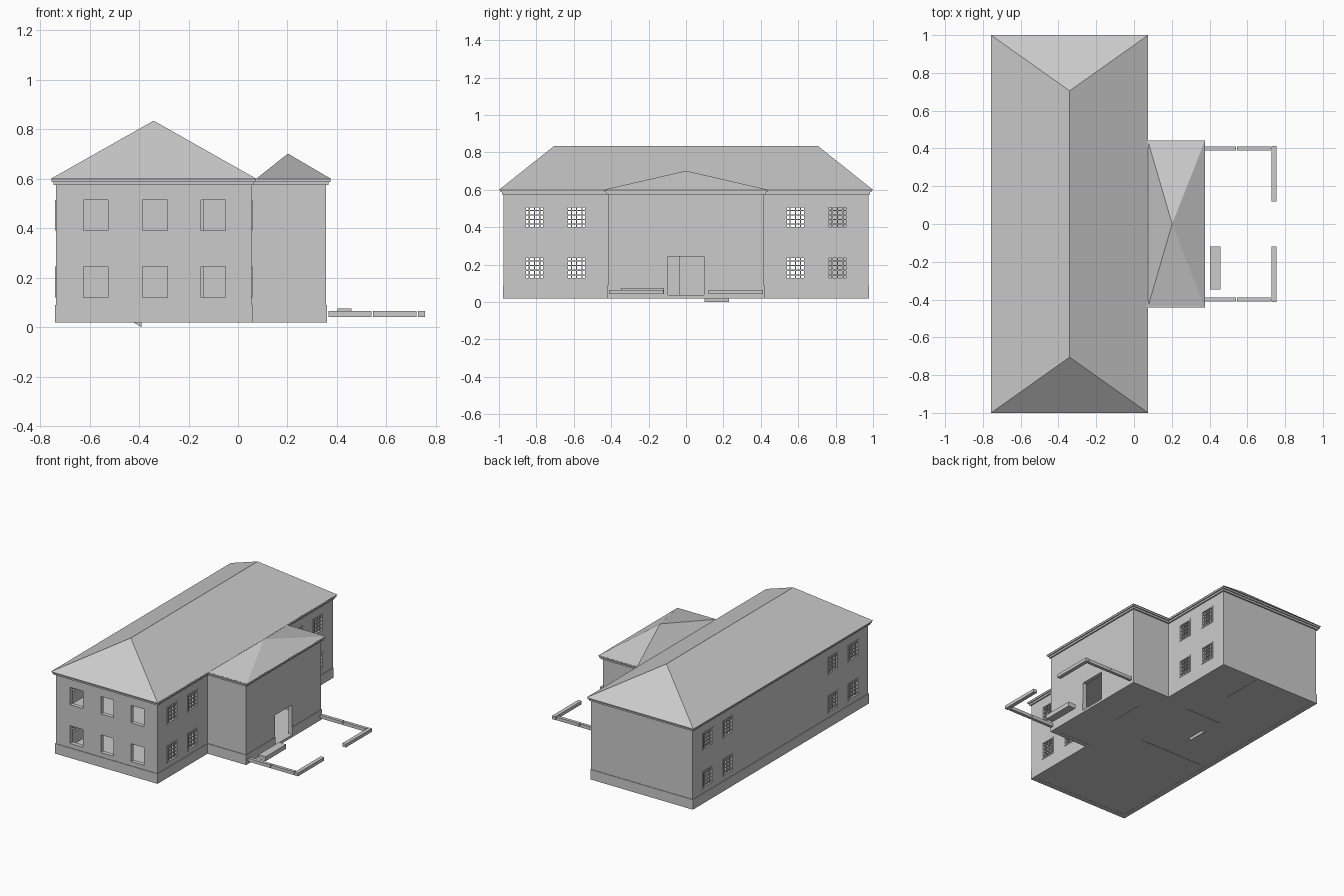
import bpy, bmesh
from mathutils import Vector

if "Cube" in bpy.data.objects:
    bpy.data.objects.remove(bpy.data.objects["Cube"])


def make(name, bm):
    bmesh.ops.recalc_face_normals(bm, faces=bm.faces[:])
    me = bpy.data.meshes.new(name)
    bm.to_mesh(me)
    bm.free()
    ob = bpy.data.objects.new(name, me)
    bpy.context.collection.objects.link(ob)
    return ob


def add_box(bm, x0, x1, y0, y1, z0, z1):
    vs = bmesh.ops.create_cube(bm, size=1)["verts"]
    for v in vs:
        v.co = Vector(((x0 + x1) / 2 + v.co.x * (x1 - x0),
                       (y0 + y1) / 2 + v.co.y * (y1 - y0),
                       (z0 + z1) / 2 + v.co.z * (z1 - z0)))


def boxes(name, items):
    bm = bmesh.new()
    for it in items:
        add_box(bm, *it)
    return make(name, bm)


# T-shaped plan of main block and wing, offset outward by d
XL, XM, XW, YM, YW = -0.735, 0.055, 0.355, 0.975, 0.418


def plan(d):
    l, m, w, y, v = XL - d, XM + d, XW + d, YM + d, YW + d
    return [(l, -y), (m, -y), (m, -v), (w, -v), (w, v), (m, v), (m, y), (l, y)]


def ring(name, z0, z1, outer, inner):
    bm = bmesh.new()
    loops = [[bm.verts.new((x, y, z)) for x, y in plan(d)]
             for d, z in ((outer, z0), (outer, z1), (inner, z1), (inner, z0))]
    for k in range(4):
        a, b = loops[k], loops[(k + 1) % 4]
        for i in range(8):
            j = (i + 1) % 8
            bm.faces.new((a[i], a[j], b[j], b[i]))
    return make(name, bm)


def slab(name, z0, z1, d):
    bm = bmesh.new()
    lo = [bm.verts.new((x, y, z0)) for x, y in plan(d)]
    hi = [bm.verts.new((x, y, z1)) for x, y in plan(d)]
    bm.faces.new(lo)
    bm.faces.new(hi)
    for i in range(8):
        j = (i + 1) % 8
        bm.faces.new((lo[i], lo[j], hi[j], hi[i]))
    return make(name, bm)


# Walls, plinth, stepped cornice
T = 0.03
walls = ring("walls", 0.02, 0.585, 0, -T)
plinth = ring("plinth", 0.02, 0.09, 0.004, -0.012)
ring("cornice_lower", 0.575, 0.59, 0.01, -0.01)
ring("cornice_upper", 0.588, 0.602, 0.018, -0.01)

# Openings
rows = [(0.12, 0.245), (0.392, 0.515)]
side_y = [s * c for s in (-1, 1) for c in (0.585, 0.81)]
cuts = [(XW - 0.1, XW + 0.1, -0.095, 0.095, 0.037, 0.245)]
for z0, z1 in rows:
    for x in (-0.575, -0.335, -0.1):
        cuts.append((x - 0.05, x + 0.05, -YM - 0.06, -YM + 0.06, z0, z1))
    for wx in (XL, XM):
        for y in side_y:
            cuts.append((wx - 0.06, wx + 0.06, y - 0.055, y + 0.055, z0, z1))
cutter = boxes("opening_cutter", cuts)
cutter.hide_render = True
for ob in (walls, plinth):
    mod = ob.modifiers.new("openings", "BOOLEAN")
    mod.object = cutter
    mod.operation = "DIFFERENCE"
    mod.solver = "EXACT"
    bpy.context.view_layer.objects.active = ob
    bpy.ops.object.modifier_apply(modifier=mod.name)
bpy.data.objects.remove(cutter)

# Barred window frames on the two long sides
bars = []
for z0, z1 in rows:
    for wx, s in ((XL, -1), (XM, 1)):
        a, b = sorted((wx - s * 0.018, wx + s * 0.004))
        c, d = sorted((wx - s * 0.012, wx - s * 0.004))
        for y in side_y:
            y0, y1 = y - 0.056, y + 0.056
            bars += [(a, b, y0, y0 + 0.01, z0, z1), (a, b, y1 - 0.01, y1, z0, z1),
                     (a, b, y0, y1, z0, z0 + 0.01), (a, b, y0, y1, z1 - 0.01, z1)]
            for i in range(1, 4):
                p = y0 + i * (y1 - y0) / 4
                bars.append((c, d, p - 0.003, p + 0.003, z0, z1))
            for i in range(1, 5):
                p = z0 + i * (z1 - z0) / 5
                bars.append((c, d, y0, y1, p - 0.003, p + 0.003))
boxes("window_bars", bars)

# Floors and inner partitions
slab("ground_floor", 0.021, 0.035, -0.02)
slab("upper_floor", 0.305, 0.325, -0.02)
slab("ceiling", 0.568, 0.58, -0.02)
parts = []
for z0, z1 in ((0.019, 0.305), (0.325, 0.568)):
    parts += [(-0.25, -0.235, 0.66, 0.95, z0, z1),
              (-0.41, -0.14, 0.362, 0.378, z0, z1),
              (-0.68, -0.17, -0.138, -0.122, z0, z1)]
parts.append((0.12, 0.135, -0.035, 0.2, 0.019, 0.305))
boxes("partitions", parts)


# Inner stair in two flights with a landing
def flight(name, x0, z0, x1, z1, y0, y1, t=0.02):
    bm = bmesh.new()
    pts = [(x0, z0), (x1, z1), (x1, z1 + t), (x0, z0 + t)]
    f = bm.faces.new([bm.verts.new((x, y0, z)) for x, z in pts])
    r = bmesh.ops.extrude_face_region(bm, geom=[f])
    for v in r["geom"]:
        if isinstance(v, bmesh.types.BMVert):
            v.co.y = y1
    make(name, bm)


flight("stair_lower", -0.39, 0.0, -0.64, 0.15, 0.1, 0.23)
flight("stair_upper", -0.64, 0.15, -0.39, 0.3, 0.235, 0.36)
boxes("stair_landing", [(-0.71, -0.64, 0.1, 0.36, 0.15, 0.17)])


# Hipped roofs
def hip(name, x0, x1, y, z, rx, ry, rz):
    bm = bmesh.new()
    a, b, c, d = [bm.verts.new(p) for p in
                  ((x0, -y, z), (x1, -y, z), (x1, y, z), (x0, y, z))]
    e = bm.verts.new((rx, -ry, rz))
    g = bm.verts.new((rx, ry, rz)) if ry else e
    bm.faces.new((a, b, e))
    bm.faces.new((c, d, g))
    bm.faces.new((b, c, g, e) if ry else (b, c, e))
    bm.faces.new((d, a, e, g) if ry else (d, a, e))
    bm.faces.new((d, c, b, a))
    return make(name, bm)


hip("main_roof", -0.757, 0.075, 1.0, 0.6, -0.341, 0.705, 0.835)
hip("wing_roof", 0.073, 0.376, 0.442, 0.6, 0.202, 0, 0.702)

# Low forecourt walls and bench block
low = []
for s in (-1, 1):
    y0, y1 = sorted((s * 0.388, s * 0.41))
    low += [(0.365, 0.54, y0, y1, 0.042, 0.065), (0.545, 0.722, y0, y1, 0.042, 0.065)]
    for p, q in ((0.12, 0.22), (0.22, 0.412)):
        y0, y1 = sorted((s * p, s * q))
        low.append((0.728, 0.755, y0, y1, 0.042, 0.065))
boxes("low_walls", low)
boxes("bench", [(0.402, 0.458, -0.348, -0.118, 0.045, 0.076)])
